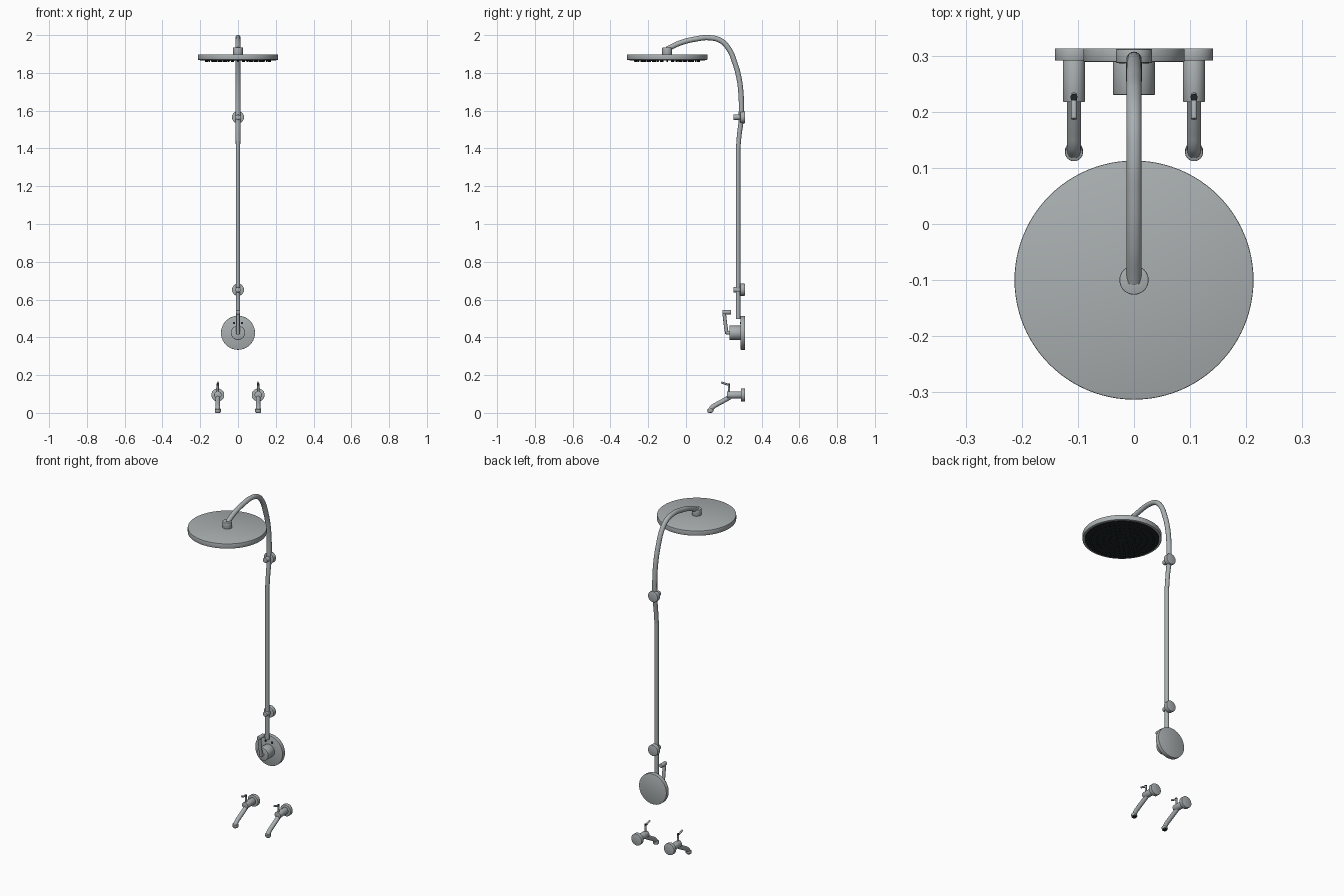
import bpy, bmesh, math
from mathutils import Vector

if "Cube" in bpy.data.objects:
    bpy.data.objects.remove(bpy.data.objects["Cube"])


def material(name, rgb):
    m = bpy.data.materials.new(name)
    m.diffuse_color = (*rgb, 1)
    m.use_nodes = True
    m.node_tree.nodes["Principled BSDF"].inputs["Base Color"].default_value = m.diffuse_color
    return m


STEEL = material("brushed steel", (0.40, 0.43, 0.44))
DARK = material("dark rubber", (0.015, 0.02, 0.02))


def finish(ob, mat):
    ob.data.materials.clear()
    ob.data.materials.append(mat)
    bpy.ops.object.select_all(action='DESELECT')
    ob.select_set(True)
    bpy.context.view_layer.objects.active = ob
    bpy.ops.object.shade_smooth_by_angle(angle=math.radians(35))
    return ob


def rod(name, a, b, r, mat=STEEL, r2=None, sides=32, bevel=0):
    """Cylinder or cone from point a to point b."""
    a, b = Vector(a), Vector(b)
    bm = bmesh.new()
    bmesh.ops.create_cone(bm, cap_ends=True, segments=sides, radius1=r,
                          radius2=r if r2 is None else r2, depth=(b - a).length)
    if bevel:
        rim = [e for e in bm.edges if abs(e.verts[0].co.z - e.verts[1].co.z) < 1e-6]
        bmesh.ops.bevel(bm, geom=rim, offset=bevel, segments=2, affect='EDGES', profile=0.5)
    me = bpy.data.meshes.new(name)
    bm.to_mesh(me)
    bm.free()
    ob = bpy.data.objects.new(name, me)
    ob.location = (a + b) / 2
    ob.rotation_mode = 'QUATERNION'
    ob.rotation_quaternion = (b - a).to_track_quat('Z', 'Y')
    bpy.context.collection.objects.link(ob)
    return finish(ob, mat)


def tube(name, x, path, r, mat=STEEL):
    """Smooth pipe in the plane at x; path points are (y, z, radius scale)."""
    cu = bpy.data.curves.new(name, 'CURVE')
    cu.dimensions = '3D'
    cu.bevel_depth, cu.bevel_resolution = r, 6
    cu.use_fill_caps = True
    cu.resolution_u = 8
    sp = cu.splines.new('BEZIER')
    sp.bezier_points.add(len(path) - 1)
    for p, (y, z, s) in zip(sp.bezier_points, path):
        p.co = (x, y, z)
        p.radius = s
        p.handle_left_type = p.handle_right_type = 'AUTO'
    ob = bpy.data.objects.new(name, cu)
    bpy.context.collection.objects.link(ob)
    bpy.ops.object.select_all(action='DESELECT')
    ob.select_set(True)
    bpy.context.view_layer.objects.active = ob
    bpy.ops.object.convert(target='MESH')
    return finish(bpy.context.object, mat)


# Rain head: disc, dark spray face, nozzle rings, neck
HY = -0.10
rod("shower_head", (0, HY, 1.869), (0, HY, 1.898), 0.213, sides=96, bevel=0.002)
rod("spray_face", (0, HY, 1.866), (0, HY, 1.872), 0.200, DARK, sides=96)
for ring in range(1, 6):
    radius, count = 0.034 * ring, 8 * ring
    for i in range(count):
        t = 2 * math.pi * i / count
        x, y = radius * math.cos(t), HY + radius * math.sin(t)
        rod("nozzle", (x, y, 1.867), (x, y, 1.858), 0.005, DARK, r2=0.0035, sides=8)
rod("head_neck", (0, HY, 1.896), (0, HY, 1.934), 0.026, bevel=0.002)

# Riser pipe and overhead arm
tube("overhead_arm", 0, [
    (-0.102, 1.925, 1), (-0.035, 1.957, 1), (0.05, 1.979, 1), (0.125, 1.986, 1),
    (0.185, 1.970, 1), (0.228, 1.925, 1), (0.258, 1.855, 1), (0.280, 1.775, 1),
    (0.291, 1.69, 1), (0.293, 1.59, 1), (0.291, 1.54, 0.95), (0.283, 1.48, 0.9),
    (0.276, 1.40, 0.85)], 0.0138)
rod("riser_pipe", (0, 0.2755, 1.41), (0, 0.2755, 0.497), 0.0118)

# Wall brackets holding the riser
for z in (1.565, 0.652):
    rod("bracket_flange", (0, 0.287, z), (0, 0.312, z), 0.032, bevel=0.002)
    rod("bracket_pin", (0, 0.252, z), (0, 0.29, z), 0.014, bevel=0.002)

# Mixer valve: wall plate, body, temperature dots, lever
VZ = 0.424
rod("valve_plate", (0, 0.289, VZ), (0, 0.313, VZ), 0.090, sides=64, bevel=0.002)
rod("valve_body", (0, 0.230, VZ), (0, 0.291, VZ), 0.0375, sides=48, bevel=0.002)
for x in (-0.021, 0.021):
    rod("temperature_dot", (x, 0.286, 0.476), (x, 0.29, 0.476), 0.006, DARK, sides=16)
rod("lever_hub", (0, 0.212, VZ), (0, 0.232, VZ), 0.010)
tube("valve_lever", 0, [(0.217, 0.418, 1), (0.211, 0.455, 1), (0.202, 0.528, 1)], 0.0095)
rod("lever_tip", (0, 0.192, 0.533), (0, 0.238, 0.533), 0.0115, bevel=0.002)

# Pair of wall taps
TZ = 0.095
for x in (-0.107, 0.107):
    rod("tap_flange", (x, 0.291, TZ), (x, 0.313, TZ), 0.034, bevel=0.002)
    rod("tap_body", (x, 0.217, TZ), (x, 0.293, TZ), 0.0195, bevel=0.002)
    tube("tap_spout", x, [(0.238, 0.087, 1), (0.205, 0.068, 1), (0.165, 0.046, 1),
                          (0.14, 0.030, 1), (0.128, 0.014, 1)], 0.0125)
    rod("spout_outlet", (x, 0.131, 0.004), (x, 0.127, 0.021), 0.0160, bevel=0.002)
    rod("outlet_opening", (x, 0.131, 0.0), (x, 0.130, 0.006), 0.011, DARK, sides=24)
    rod("tap_stem", (x, 0.229, 0.108), (x, 0.226, 0.152), 0.0055, sides=16)
    rod("tap_lever", (x, 0.230, 0.147), (x, 0.187, 0.161), 0.0052, sides=16, bevel=0.001)
    rod("stem_cap", (x, 0.226, 0.150), (x, 0.226, 0.156), 0.0062, DARK, sides=16)
